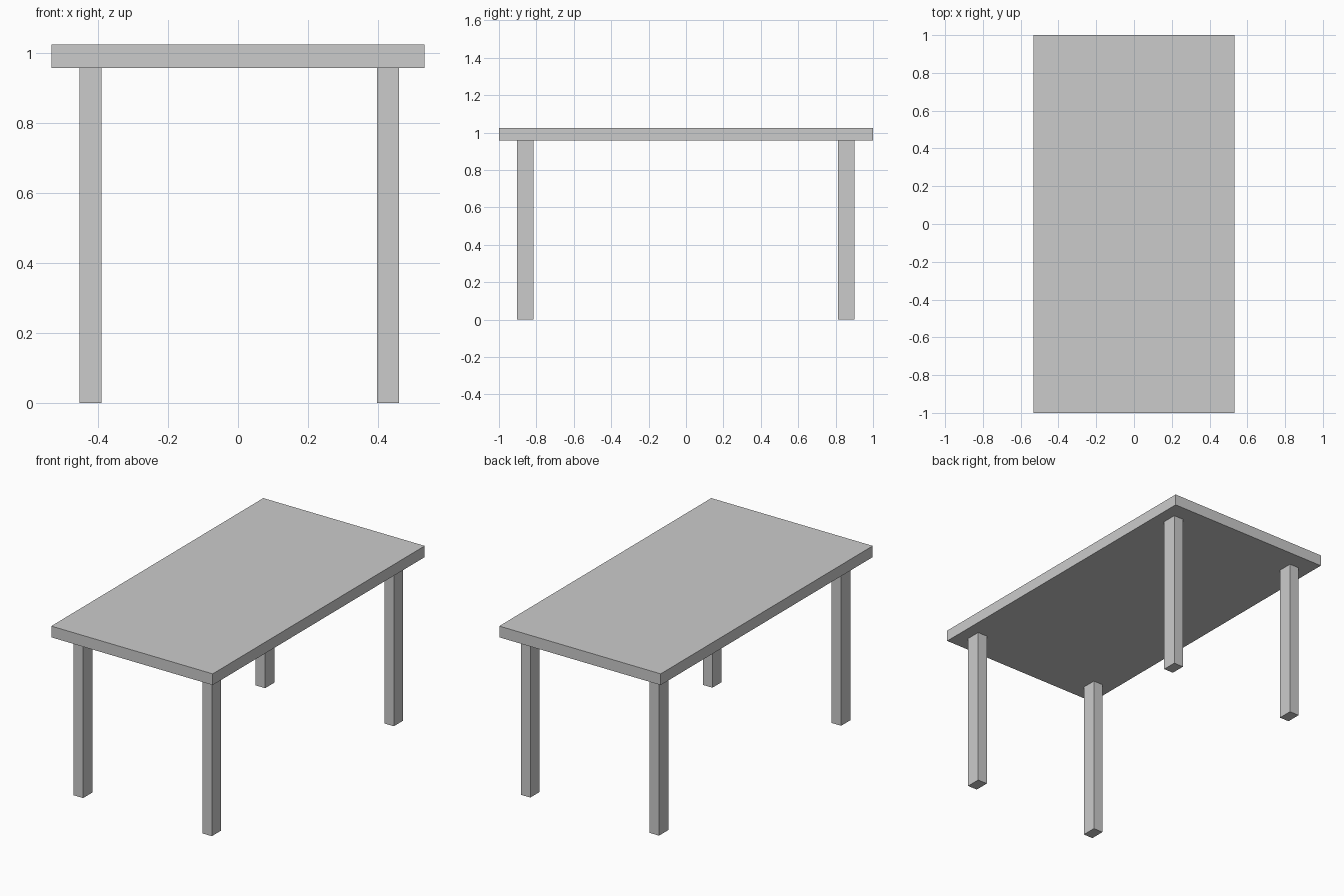
import bpy

if "Cube" in bpy.data.objects:
    bpy.data.objects.remove(bpy.data.objects["Cube"])


def box(name, x0, x1, y0, y1, z0, z1):
    """Axis-aligned box given by its extents."""
    bpy.ops.mesh.primitive_cube_add(
        size=1, location=((x0 + x1) / 2, (y0 + y1) / 2, (z0 + z1) / 2))
    ob = bpy.context.object
    ob.name = name
    ob.scale = (x1 - x0, y1 - y0, z1 - z0)
    bpy.ops.object.transform_apply(location=False, rotation=False, scale=True)
    return ob


TOP_Z, UNDER_Z = 1.025, 0.958
LEG_X, LEG_Y = 0.063, 0.088   # leg cross-section

# Table top
box("table_top", -0.533, 0.533, -1, 1, UNDER_Z, TOP_Z)

# Four legs, inset from the corners
for side, x in (("left", -0.453), ("right", 0.397)):
    for end, y in (("front", -0.904), ("back", 0.813)):
        box(f"{end}_{side}_leg", x, x + LEG_X, y, y + LEG_Y, 0, UNDER_Z)
